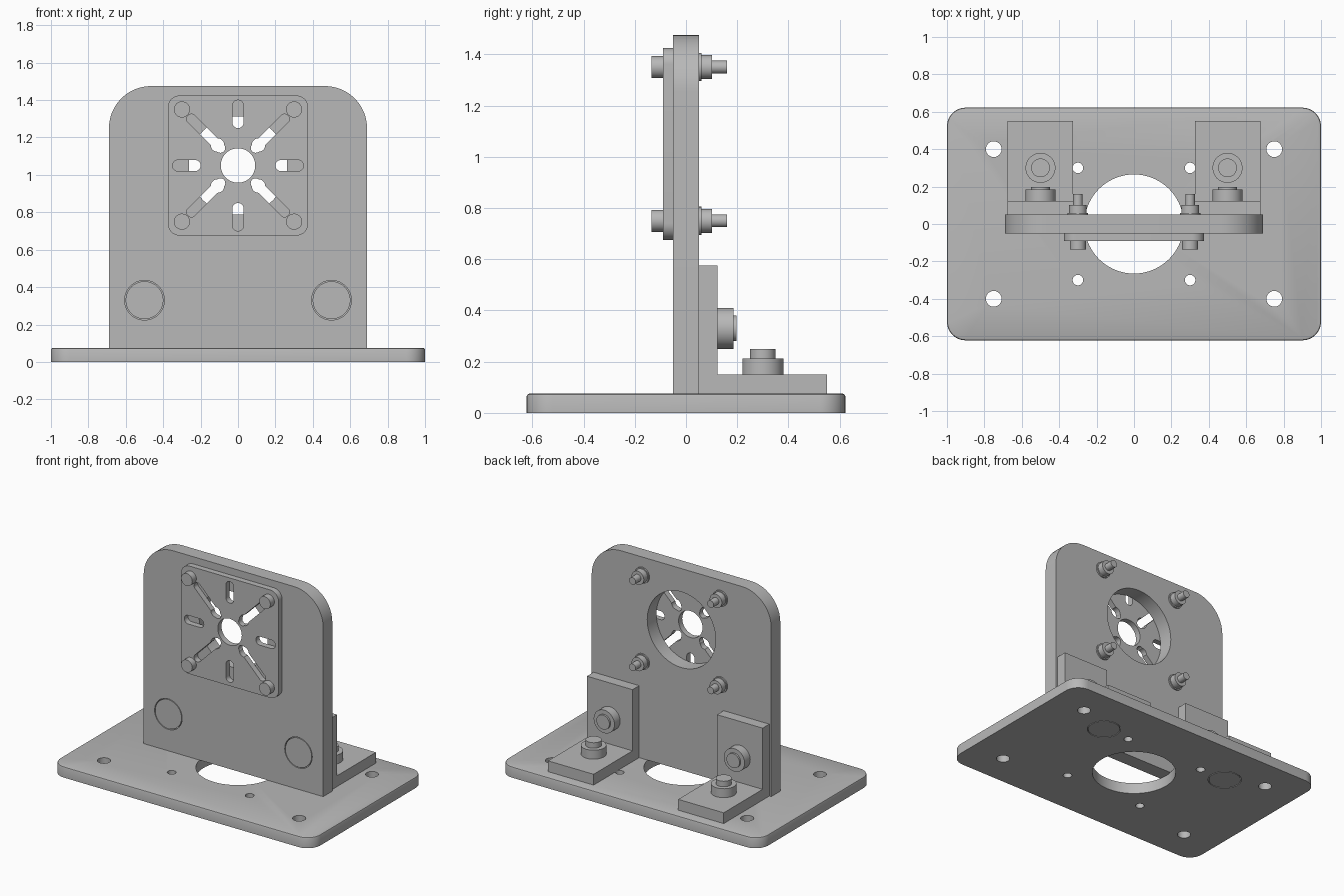
import bpy
import bmesh
from math import pi, cos, sin, radians

if "Cube" in bpy.data.objects:
    bpy.data.objects.remove(bpy.data.objects["Cube"], do_unlink=True)

grey = bpy.data.materials.new("plain grey")
grey.use_nodes = True
grey.diffuse_color = (0.48, 0.48, 0.48, 1)
grey.node_tree.nodes["Principled BSDF"].inputs["Base Color"].default_value = (0.48, 0.48, 0.48, 1)
parts = []


def circle(u, v, r, n=48):
    return [(u + r * cos(2 * pi * i / n), v + r * sin(2 * pi * i / n)) for i in range(n)]


def rounded(u0, u1, v0, v1, top, bottom, steps=12):
    """Rectangle outline with rounded top and bottom corners."""
    corners = [(u1 - top, v1 - top, top, 0), (u0 + top, v1 - top, top, 1),
               (u0 + bottom, v0 + bottom, bottom, 2), (u1 - bottom, v0 + bottom, bottom, 3)]
    points = []
    for u, v, r, quarter in corners:
        for i in range(steps + 1 if r else 1):
            a = pi / 2 * (quarter + i / steps)
            points.append((u + r * cos(a), v + r * sin(a)))
    return points


def slot(start, end, r, angle, v):
    """Round-ended slot along a ray from (0, v)."""
    points = []
    for centre, first in ((end - r, -pi / 2), (start + r, pi / 2)):
        for i in range(13):
            a = first + pi * i / 12
            p, q = centre + r * cos(a), r * sin(a)
            points.append((p * cos(angle) - q * sin(angle), v + p * sin(angle) + q * cos(angle)))
    return points


def prism(name, outline, lo, hi, axis="z", chamfer=0):
    """Extrude an outline along one axis, from lo to hi."""
    place = {"x": lambda u, v, w: (w, u, v),
             "y": lambda u, v, w: (u, w, v),
             "z": lambda u, v, w: (u, v, w)}[axis]
    bm = bmesh.new()
    low = [bm.verts.new(place(u, v, lo)) for u, v in outline]
    high = [bm.verts.new(place(u, v, hi)) for u, v in outline]
    bm.faces.new(low)
    cap = bm.faces.new(high)
    for i in range(len(low)):
        j = (i + 1) % len(low)
        bm.faces.new((low[i], low[j], high[j], high[i]))
    bmesh.ops.recalc_face_normals(bm, faces=bm.faces)
    if chamfer:
        bmesh.ops.bevel(bm, geom=list(cap.edges), offset=chamfer, segments=2,
                        profile=0.5, affect="EDGES")
    mesh = bpy.data.meshes.new(name)
    bm.to_mesh(mesh)
    bm.free()
    mesh.materials.append(grey)
    obj = bpy.data.objects.new(name, mesh)
    bpy.context.collection.objects.link(obj)
    parts.append(obj)
    return obj


def cut(obj, outlines, lo, hi, axis="z"):
    """Subtract extruded outlines, then discard the cutters."""
    cutters = []
    for outline in outlines:
        cutter = prism("cutter", outline, lo, hi, axis)
        parts.remove(cutter)
        cutter.hide_render = True
        cutters.append(cutter)
        mod = obj.modifiers.new("hole", "BOOLEAN")
        mod.operation, mod.solver, mod.object = "DIFFERENCE", "EXACT", cutter
    graph = bpy.context.evaluated_depsgraph_get()
    mesh = bpy.data.meshes.new_from_object(obj.evaluated_get(graph))
    obj.modifiers.clear()
    obj.data = mesh
    for cutter in cutters:
        bpy.data.objects.remove(cutter, do_unlink=True)


SIDES = ((1, "left"), (-1, "right"))
HUB = 1.05          # height of the mounting centre
FOOT_Y, WALL_Z = 0.3, 0.33

# Base plate with its holes and bolt head recesses underneath
base = prism("base_plate", rounded(-1, 1, -0.622, 0.622, 0.1, 0.1), 0, 0.075, chamfer=0.01)
holes = [circle(0, 0, 0.265, 72)]
for sx in (1, -1):
    for sy in (1, -1):
        holes += [circle(sx * 0.75, sy * 0.4, 0.042), circle(sx * 0.3, sy * 0.3, 0.028)]
cut(base, holes, -0.1, 0.2)
cut(base, [circle(s * 0.5, FOOT_Y, 0.106) for s, _ in SIDES], -0.1, 0.04)

# Upright plate with round opening and bolt head recesses in front
upright = prism("upright_plate", rounded(-0.69, 0.69, 0.075, 1.475, 0.225, 0), -0.05, 0.05, "y")
cut(upright, [circle(0, HUB, 0.263, 72)], -0.2, 0.2, "y")
cut(upright, [circle(s * 0.5, WALL_Z, 0.106) for s, _ in SIDES], -0.2, 0, "y")

# Square mounting plate with straight and keyhole slots
mount = prism("mounting_plate", rounded(-0.375, 0.375, HUB - 0.375, HUB + 0.375, 0.065, 0.065),
              -0.09, -0.05, "y")
openings = [circle(0, HUB, 0.092)]
for k in range(4):
    straight, diagonal = radians(90 * k), radians(90 * k + 45)
    openings.append(slot(0.2, 0.35, 0.03, straight, HUB))
    openings.append(slot(0.107, 0.378, 0.026, diagonal, HUB))
    openings.append(circle(0.155 * cos(diagonal), HUB + 0.155 * sin(diagonal), 0.036))
cut(mount, openings, -0.2, 0.0, "y")

# Corner screws, each with head, washer, nut and threaded end
for s, side in SIDES:
    for t, level in ((1, "upper"), (-1, "lower")):
        u, v = s * 0.3, HUB + t * 0.3
        for piece, r, lo, hi in (("head", 0.043, -0.135, -0.09), ("washer", 0.055, 0.05, 0.06),
                                 ("nut", 0.047, 0.06, 0.102), ("end", 0.025, 0.102, 0.16)):
            prism(f"{level}_{side}_screw_{piece}", circle(u, v, r), lo, hi, "y")

# Angle brackets with bolts through the wall and the base
profile = [(0.05, 0.075), (0.55, 0.075), (0.55, 0.15), (0.123, 0.15), (0.123, 0.575), (0.05, 0.575)]
for s, side in SIDES:
    prism(f"{side}_bracket", profile, s * 0.5 - 0.175, s * 0.5 + 0.175, "x")
    wall, foot = (s * 0.5, WALL_Z), (s * 0.5, FOOT_Y)
    prism(f"{side}_wall_bolt_head", circle(*wall, 0.101), -0.05, 0, "y")
    prism(f"{side}_wall_nut", circle(*wall, 0.08), 0.123, 0.185, "y")
    prism(f"{side}_wall_bolt_end", circle(*wall, 0.05), 0.185, 0.198, "y")
    prism(f"{side}_foot_bolt_head", circle(*foot, 0.101), 0, 0.04)
    prism(f"{side}_foot_nut", circle(*foot, 0.08), 0.15, 0.212)
    prism(f"{side}_foot_bolt_end", circle(*foot, 0.05), 0.212, 0.25)

# Smooth the curved walls while keeping edges crisp
bpy.ops.object.select_all(action="DESELECT")
for obj in parts:
    obj.select_set(True)
bpy.context.view_layer.objects.active = parts[0]
bpy.ops.object.shade_smooth_by_angle(angle=radians(30))
